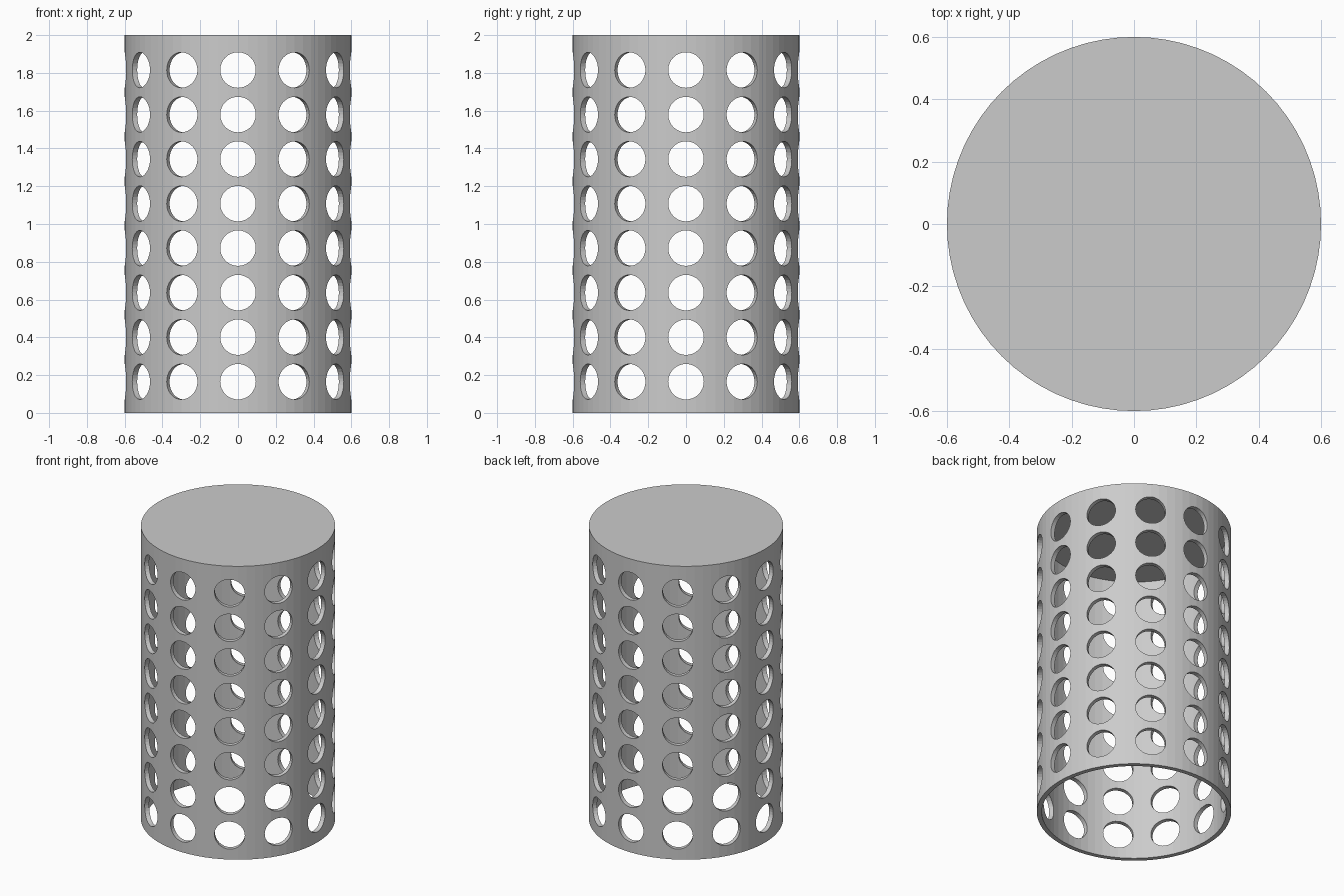
import bpy
import bmesh
from math import radians
from mathutils import Matrix

RADIUS, HEIGHT, WALL = 0.6, 2.0, 0.03
HOLE_RADIUS, COLUMNS, ROWS = 0.094, 12, 8
FIRST_ROW, LAST_ROW = 0.165, 1.815

cube = bpy.data.objects.get("Cube")
if cube:
    bpy.data.objects.remove(cube, do_unlink=True)


def flat_material(name, colour):
    mat = bpy.data.materials.new(name)
    mat.use_nodes = True
    mat.diffuse_color = colour
    mat.node_tree.nodes["Principled BSDF"].inputs["Base Color"].default_value = colour
    return mat


def add_cylinder(bm, radius, depth, sides, matrix):
    bmesh.ops.create_cone(bm, cap_ends=True, segments=sides, radius1=radius,
                          radius2=radius, depth=depth, matrix=matrix)


def finish(bm, name, mat):
    mesh = bpy.data.meshes.new(name)
    bm.to_mesh(mesh)
    bm.free()
    mesh.materials.append(mat)
    obj = bpy.data.objects.new(name, mesh)
    bpy.context.collection.objects.link(obj)
    return obj


grey = flat_material("light grey", (0.6, 0.6, 0.6, 1.0))

# Solid drum
bm = bmesh.new()
add_cylinder(bm, RADIUS, HEIGHT, 72, Matrix.Translation((0, 0, HEIGHT / 2)))
drum = finish(bm, "perforated_drum", grey)

# Hollow core, open at the bottom and closed by the lid at the top
bm = bmesh.new()
add_cylinder(bm, RADIUS - WALL, HEIGHT, 72,
             Matrix.Translation((0, 0, HEIGHT / 2 - WALL)))
core = finish(bm, "core_cutter", grey)

# Rings of round holes through the wall
bm = bmesh.new()
for row in range(ROWS):
    z = FIRST_ROW + (LAST_ROW - FIRST_ROW) * row / (ROWS - 1)
    for column in range(COLUMNS):
        matrix = (Matrix.Rotation(radians(360 * column / COLUMNS), 4, 'Z')
                  @ Matrix.Translation((RADIUS, 0, z))
                  @ Matrix.Rotation(radians(90), 4, 'Y'))
        add_cylinder(bm, HOLE_RADIUS, 0.2, 32, matrix)
holes = finish(bm, "hole_cutter", grey)

# Cut the core and the holes, then discard the cutters
bpy.context.view_layer.objects.active = drum
for cutter in (core, holes):
    cutter.hide_render = True
    cut = drum.modifiers.new(cutter.name, 'BOOLEAN')
    cut.operation = 'DIFFERENCE'
    cut.solver = 'EXACT'
    cut.object = cutter
    bpy.ops.object.modifier_apply(modifier=cut.name)
    bpy.data.objects.remove(cutter, do_unlink=True)
